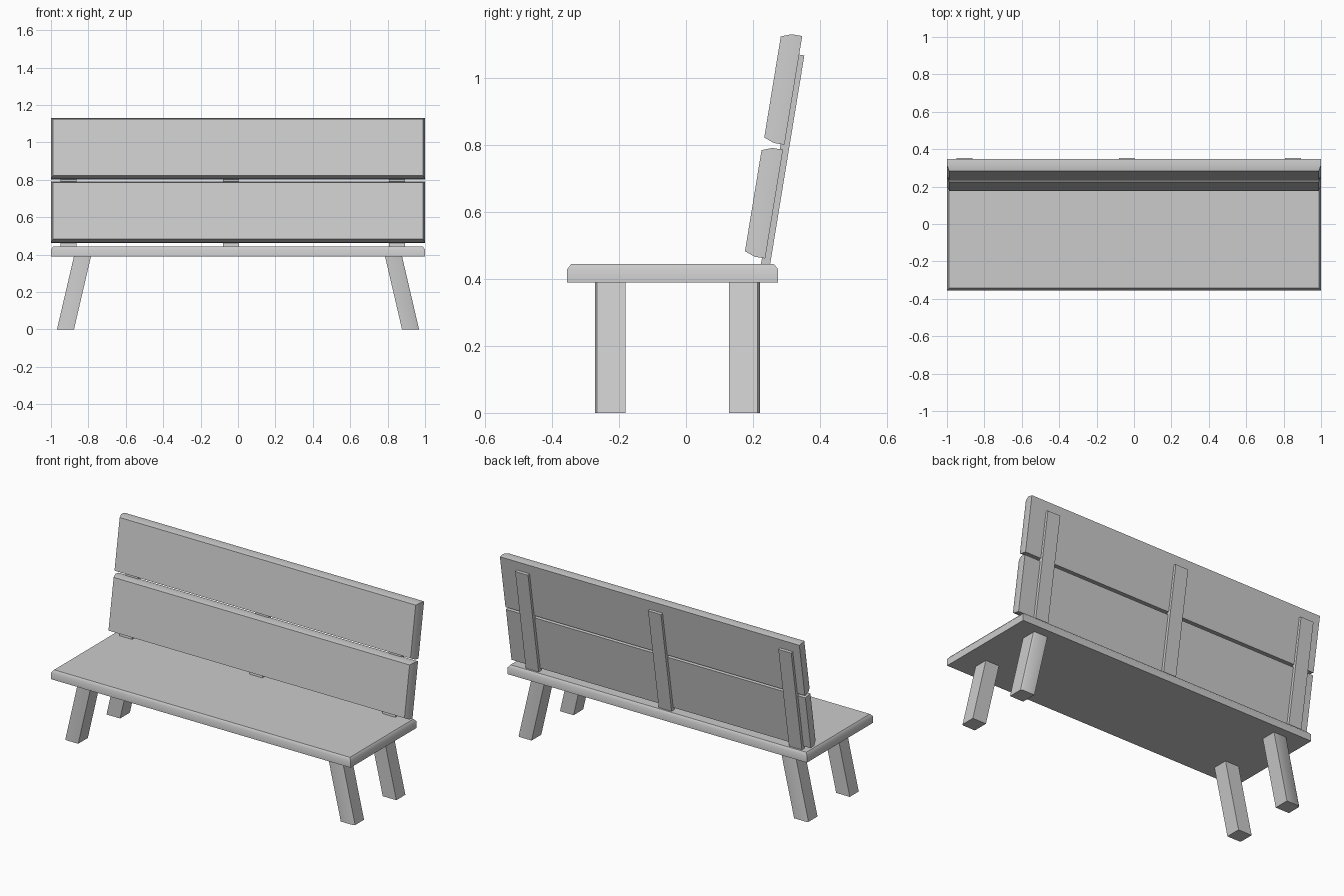
import bpy, bmesh
from math import radians
from mathutils import Matrix

if "Cube" in bpy.data.objects:
    bpy.data.objects.remove(bpy.data.objects["Cube"])

TILT = Matrix.Rotation(radians(90 - 9.3), 4, 'X')   # lean of the backrest


def loft(name, rings, matrix=Matrix()):
    """Skin a stack of equal-length rings into a closed solid."""
    bm = bmesh.new()
    loops = [[bm.verts.new(matrix @ Matrix.Translation(p).to_translation()) for p in r]
             for r in rings]
    n = len(rings[0])
    for a, b in zip(loops, loops[1:]):
        for i in range(n):
            j = (i + 1) % n
            bm.faces.new((a[i], a[j], b[j], b[i]))
    bm.faces.new(loops[0][::-1])
    bm.faces.new(loops[-1])
    bmesh.ops.recalc_face_normals(bm, faces=bm.faces)
    mesh = bpy.data.meshes.new(name)
    bm.to_mesh(mesh)
    bm.free()
    ob = bpy.data.objects.new(name, mesh)
    bpy.context.collection.objects.link(ob)
    bpy.ops.object.select_all(action='DESELECT')
    ob.select_set(True)
    bpy.context.view_layer.objects.active = ob
    bpy.ops.object.shade_smooth_by_angle(angle=radians(44))
    return ob


def slab(name, w, h, t, matrix, inset=0, depth=0):
    """Board with local z from 0 to t, its +z rim chamfered."""
    def ring(z, d):
        x, y = w / 2 - d, h / 2 - d
        return [(-x, -y, z), (x, -y, z), (x, y, z), (-x, y, z)]
    rings = [ring(0, 0), ring(t, inset)]
    if inset:
        rings.insert(1, ring(t - depth, 0))
    return loft(name, rings, matrix)


# seat board
slab("seat", 2, 0.63, 0.055, Matrix.Translation((0, -0.04, 0.389)), 0.012, 0.015)

# two backrest planks
for name, y, z in (("lower_back_plank", 0.263, 0.6235), ("upper_back_plank", 0.3205, 0.963)):
    slab(name, 2, 0.329, 0.063, Matrix.Translation((0, y, z)) @ TILT, 0.0115, 0.031)

# three posts behind the planks
for name, x in (("left_post", -0.907), ("middle_post", -0.037), ("right_post", 0.851)):
    slab(name, 0.086, 0.666, 0.027, Matrix.Translation((x, 0.2995, 0.7385)) @ TILT)

# splayed legs, outer corner slightly chamfered
for side, sx in (("left", -1), ("right", 1)):
    for end, inner, outer in (("front", -0.18, -0.272), ("back", 0.128, 0.221)):
        cut = outer + (0.007 if outer < 0 else -0.007)
        def leg_ring(x, z):
            return [(sx * x, inner, z), (sx * (x + 0.091), inner, z),
                    (sx * (x + 0.091), cut, z), (sx * (x + 0.082), outer, z),
                    (sx * x, outer, z)]
        loft(f"{end}_{side}_leg", [leg_ring(0.877, 0), leg_ring(0.784, 0.4)])
